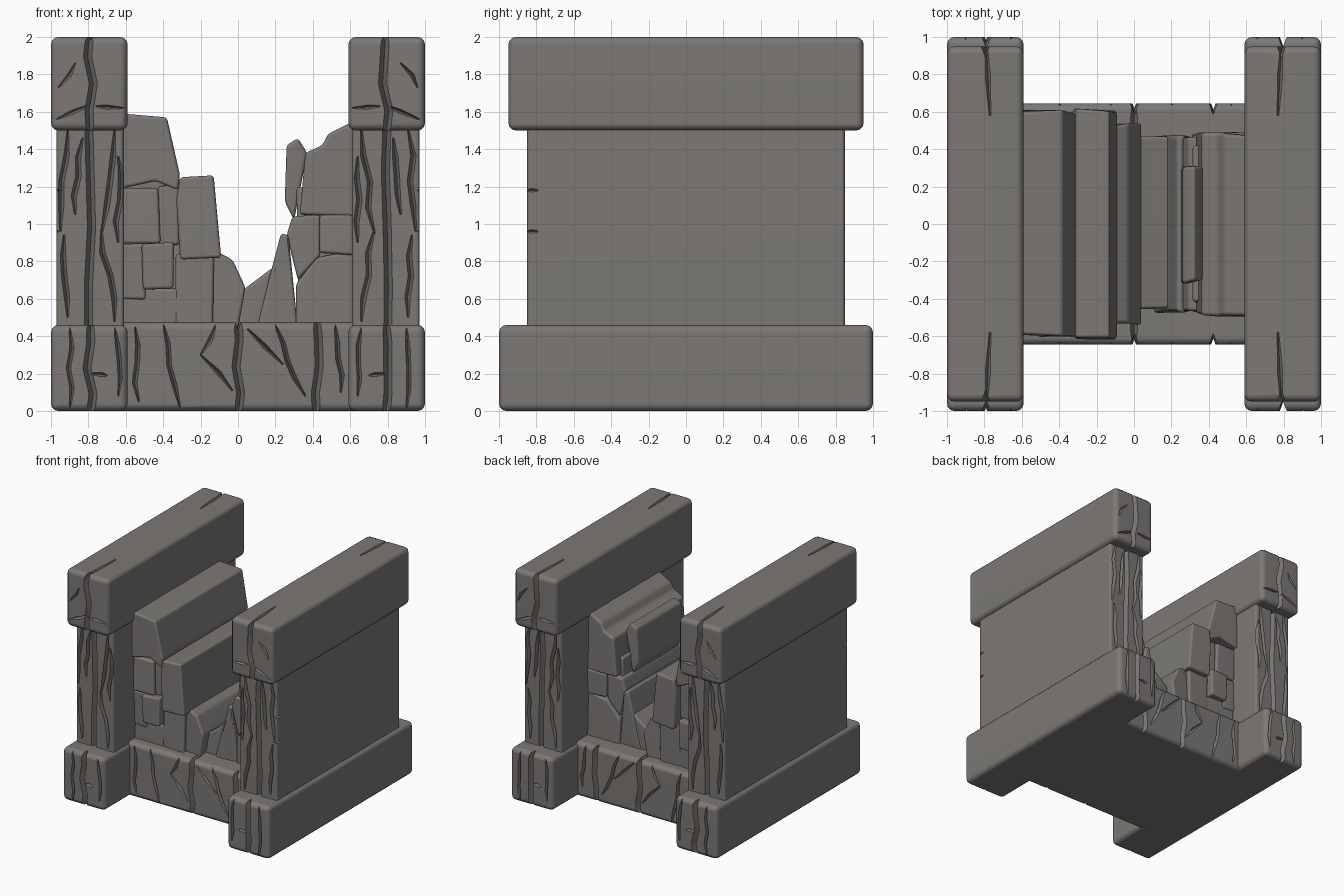
import bpy, bmesh, math, random
from mathutils import Vector

if "Cube" in bpy.data.objects:
    bpy.data.objects.remove(bpy.data.objects["Cube"])

random.seed(4)
stone_mat = bpy.data.materials.new("warm_grey_stone")
stone_mat.diffuse_color = (0.2, 0.188, 0.178, 1)
stone_mat.use_nodes = True
stone_mat.node_tree.nodes["Principled BSDF"].inputs["Base Color"].default_value = stone_mat.diffuse_color


def wob(a):
    return random.uniform(-a, a)


def make(name, bm):
    bmesh.ops.recalc_face_normals(bm, faces=bm.faces[:])
    me = bpy.data.meshes.new(name)
    bm.to_mesh(me)
    bm.free()
    ob = bpy.data.objects.new(name, me)
    bpy.context.collection.objects.link(ob)
    me.materials.append(stone_mat)
    return ob


def activate(ob):
    bpy.ops.object.select_all(action='DESELECT')
    ob.select_set(True)
    bpy.context.view_layer.objects.active = ob


def smooth(ob):
    activate(ob)
    bpy.ops.object.shade_smooth_by_angle(angle=math.radians(35))
    mod = ob.modifiers.new("flat_face_normals", 'WEIGHTED_NORMAL')
    mod.keep_sharp = True


def prism(name, pts, depth, bevel, jitter=0.0):
    """Stone with an XZ outline, running from -depth to +depth in y."""
    bm = bmesh.new()
    ends = [[bm.verts.new((x, s * (depth + wob(jitter)), z)) for x, z in pts]
            for s in (-1, 1)]
    bm.faces.new(ends[0])
    bm.faces.new(ends[1])
    for i in range(len(pts)):
        j = (i + 1) % len(pts)
        bm.faces.new((ends[0][i], ends[0][j], ends[1][j], ends[1][i]))
    bmesh.ops.recalc_face_normals(bm, faces=bm.faces[:])
    bmesh.ops.bevel(bm, geom=bm.edges[:], offset=bevel, segments=3, profile=0.5,
                    affect='EDGES', clamp_overlap=True)
    return make(name, bm)


def block(name, x0, x1, depth, z0, z1, bevel, jitter=0.0):
    pts = [(x0, z0), (x1, z0), (x1, z1), (x0, z1)]
    return prism(name, [(x + wob(jitter), z + wob(jitter)) for x, z in pts],
                 depth, bevel, jitter)


def wedge(bm, path, normal, width, depth, taper):
    """V-shaped crack cutter following a path on a flat face."""
    nrm = Vector(normal)
    rings = []
    for i, p in enumerate(path):
        t = path[min(i + 1, len(path) - 1)] - path[max(i - 1, 0)]
        side = t.cross(nrm).normalized()
        k = 0.3 if taper and i in (0, len(path) - 1) else 1.0
        w, d = width * k, depth * k
        wide = w * (d + 0.03) / d
        top = p + nrm * 0.03
        rings.append([bm.verts.new(v) for v in
                      (top + side * wide, top - side * wide, p - nrm * d)])
    for a, b in zip(rings, rings[1:]):
        for i in range(3):
            j = (i + 1) % 3
            bm.faces.new((a[i], a[j], b[j], b[i]))
    bm.faces.new(rings[0])
    bm.faces.new(rings[-1])


def end_cracks(bm, lines, y, s=1, width=0.012, depth=0.04, taper=True, wave=0.018):
    """Wavering cracks x0, z0 -> x1, z1 on both the front and back end."""
    for x0, z0, x1, z1 in lines:
        n = 4 if abs(z1 - z0) > 0.2 else 2
        pts = [(x0 + (x1 - x0) * i / n, z0 + (z1 - z0) * i / n) for i in range(n + 1)]
        pts = [(x + (wob(wave) if 0 < i < n else 0), z) for i, (x, z) in enumerate(pts)]
        for e in (-1, 1):
            wedge(bm, [Vector((s * x, e * y, z)) for x, z in pts], (0, e, 0),
                  width, depth, taper)


def seam(bm, x, z0, z1, y, s=1):
    """Deep joint over the full height of an end face."""
    end_cracks(bm, [(x, z0 - 0.04, x, z1 + 0.04)], y, s, 0.022, 0.06, False)


def carve(ob, bm):
    cutter = make("crack_cutter", bm)
    cutter.hide_render = True
    mod = ob.modifiers.new("cracks", 'BOOLEAN')
    mod.operation, mod.object, mod.solver = 'DIFFERENCE', cutter, 'EXACT'
    mod.use_self = True
    activate(ob)
    bpy.ops.object.modifier_apply(modifier=mod.name)
    bpy.data.objects.remove(cutter)
    smooth(ob)


# side walls: plinth, shaft and capping beam, mirrored left and right
for side, s in (("right", 1), ("left", -1)):
    plinth = block(side + "_plinth", s * 0.59, s, 1.0, 0, 0.46, 0.04)
    bm = bmesh.new()
    seam(bm, 0.79, 0, 0.46, 1.0, s)
    end_cracks(bm, [(.66, .45, .64, .08), (.90, .45, .90, .01), (.70, .19, .79, .20)], 1.0, s)
    carve(plinth, bm)

    shaft = block(side + "_wall", s * 0.61, s * 0.97, 0.85, 0.40, 1.56, 0.02)
    bm = bmesh.new()
    seam(bm, 0.80, 0.40, 1.56, 0.85, s)
    end_cracks(bm, [(.66, 1.5, .73, .95), (.73, .97, .66, .48), (.83, 1.46, .87, 1.05),
                    (.91, 1.5, .95, .96), (.93, .94, .91, .5), (.64, 1.36, .64, .9)],
               0.85, s, 0.015, 0.045)
    for z in (.96, 1.18):  # chips on the outer corner
        wedge(bm, [Vector((s * .97, y, z)) for y in (-.88, -.82, -.79)],
              (s, 0, 0), 0.01, 0.02, True)
    carve(shaft, bm)

    beam = block(side + "_top_beam", s * 0.59, s, 0.95, 1.50, 2.0, 0.04)
    bm = bmesh.new()
    seam(bm, 0.79, 1.5, 2.0, 0.95, s)
    end_cracks(bm, [(.87, 1.86, .96, 1.73), (.61, 1.62, .76, 1.63), (.78, 1.64, .97, 1.56)],
               0.95, s)
    for e in (-1, 1):  # the joint runs on along the top
        wedge(bm, [Vector((s * (.79 - .01 * i), e * (.98 - .2 * i), 2)) for i in range(3)],
              (0, 0, 1), 0.014, 0.03, True)
    carve(beam, bm)

# low sill between the walls, split in the middle
sill = block("middle_sill", -0.66, 0.66, 0.645, 0, 0.475, 0.04)
bm = bmesh.new()
seam(bm, 0, 0, 0.475, 0.645)
seam(bm, 0.42, 0, 0.475, 0.645)
end_cracks(bm, [(.05, .44, .24, .25), (.20, .46, .36, .08), (.52, .46, .55, .10),
                (-.40, .47, -.31, .02), (-.55, .45, -.53, .05), (-.12, .46, -.20, .30),
                (-.20, .30, -.03, .11)], 0.645, 1, 0.013, 0.045)
for e in (-1, 1):
    wedge(bm, [Vector((0, e * y, .475)) for y in (.68, .55, .46)], (0, 0, 1), 0.02, 0.05, True)
carve(sill, bm)


def rubble(name, depth, *pts):
    smooth(prism(name, pts, depth, 0.018, 0.012))


def rubble_block(name, depth, x0, x1, z0, z1):
    smooth(block(name, x0, x1, depth, z0, z1, 0.018, 0.008))


# left rubble heap
rubble("left_top_stone", .60, (-.62, 1.59), (-.38, 1.57), (-.31, 1.26), (-.32, 1.18),
       (-.44, 1.23), (-.62, 1.19))
rubble("left_step_stone", .61, (-.31, 1.25), (-.13, 1.26), (-.09, .82), (-.31, .81), (-.33, 1.13))
rubble_block("left_upper_stone", .57, -.62, -.42, .90, 1.19)
rubble_block("left_infill_stone", .54, -.43, -.32, .89, 1.20)
rubble_block("left_small_stone", .60, -.51, -.34, .65, .90)
rubble_block("left_edge_stone", .56, -.62, -.50, .60, .90)
rubble_block("left_foot_stone", .55, -.62, -.31, .44, .66)
rubble_block("left_inner_stone", .56, -.34, -.13, .44, .84)
rubble("middle_left_stone", .53, (-.13, .86), (-.03, .81), (.04, .66), (.00, .44), (-.17, .44))

# right rubble heap
rubble("middle_low_stone", .46, (.03, .65), (.19, .77), (.12, .44), (-.01, .44))
rubble("right_shard", .47, (.18, .76), (.23, .95), (.27, .94), (.32, .44), (.10, .44))
rubble("right_foot_stone", .48, (.31, .68), (.42, .82), (.62, .86), (.62, .44), (.31, .44))
rubble("right_inner_stone", .46, (.26, .94), (.29, 1.04), (.44, 1.05), (.44, .83), (.32, .70))
rubble_block("right_outer_stone", .49, .44, .62, .84, 1.05)
rubble("right_thin_slab", .31, (.26, 1.42), (.32, 1.46), (.37, 1.38), (.30, 1.02), (.25, 1.12))
rubble("right_top_stone", .48, (.36, 1.38), (.45, 1.42), (.48, 1.48), (.62, 1.55),
       (.62, 1.04), (.33, 1.05))

# hidden cores that close the joints between the stones
rubble_block("left_tall_core", .50, -.63, -.38, .42, 1.45)
rubble_block("left_low_core", .50, -.40, -.14, .42, 1.10)
rubble_block("middle_core", .42, -.16, .20, .42, .55)
rubble_block("right_core", .42, .32, .63, .42, 1.20)
